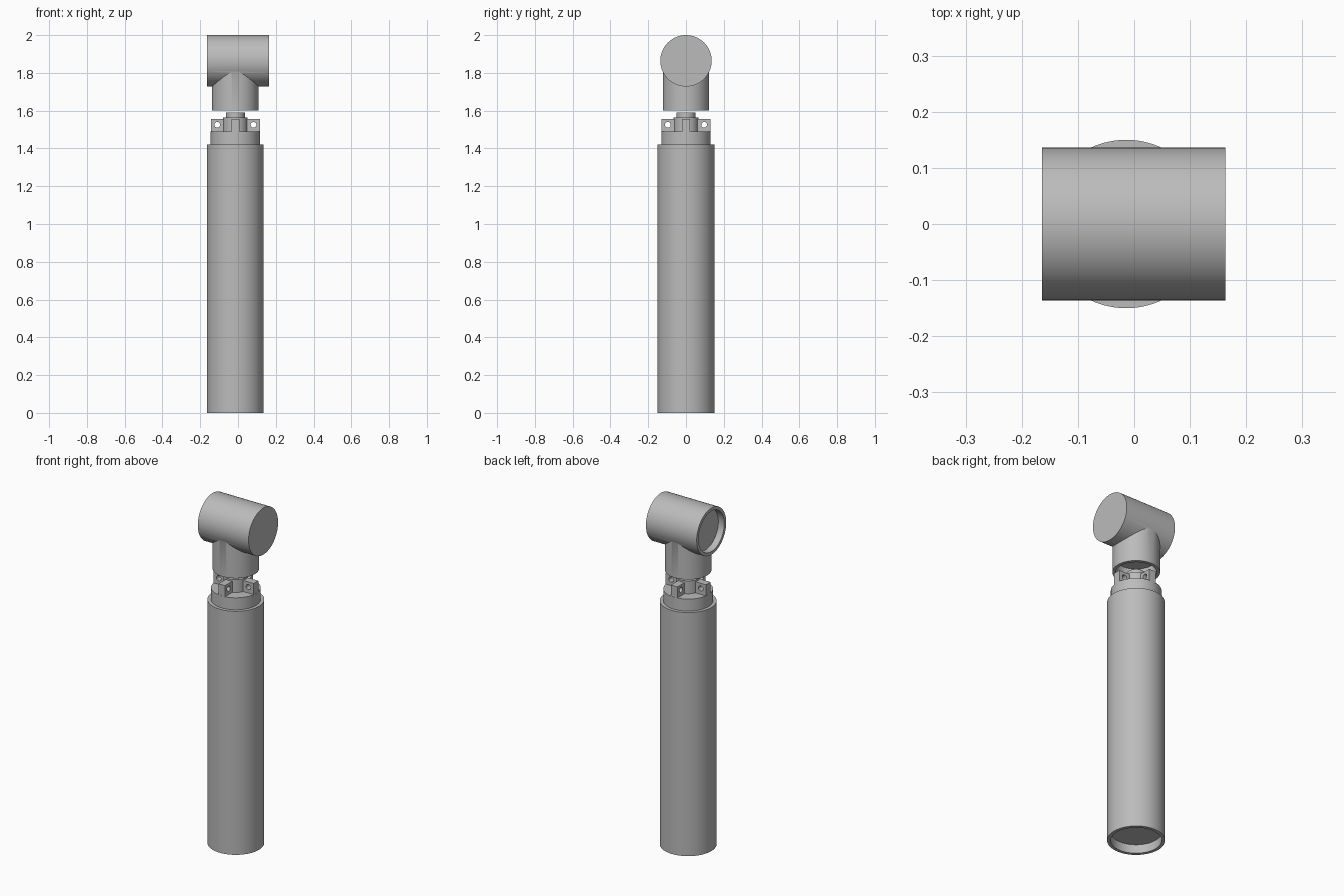
import bpy, bmesh
from math import pi, cos, sin
from mathutils import Matrix, Vector

cube = bpy.data.objects.get("Cube")
if cube:
    bpy.data.objects.remove(cube, do_unlink=True)

AXIS = -0.014   # x of the handle axis
SIDES = 96

grey = bpy.data.materials.new("light grey")
grey.use_nodes = True
COLOUR = (0.5, 0.5, 0.5, 1)
grey.diffuse_color = COLOUR
grey.node_tree.nodes["Principled BSDF"].inputs["Base Color"].default_value = COLOUR


def finish(name, bm):
    mesh = bpy.data.meshes.new(name)
    bmesh.ops.recalc_face_normals(bm, faces=bm.faces)
    bm.to_mesh(mesh)
    bm.free()
    mesh.materials.append(grey)
    ob = bpy.data.objects.new(name, mesh)
    bpy.context.collection.objects.link(ob)
    return ob


def lathe(name, profile, matrix, sides=SIDES):
    """Spin a (radius, height) profile; both ends are capped."""
    bm = bmesh.new()
    rings = [[bm.verts.new(matrix @ Vector((r * cos(2 * pi * i / sides), r * sin(2 * pi * i / sides), z)))
              for i in range(sides)] for r, z in profile]
    for a, b in zip(rings, rings[1:]):
        for i in range(sides):
            j = (i + 1) % sides
            bm.faces.new((a[i], a[j], b[j], b[i]))
    bm.faces.new(rings[0])
    bm.faces.new(rings[-1])
    return finish(name, bm)


def boolean(ob, other, operation):
    mod = ob.modifiers.new(operation.lower(), "BOOLEAN")
    mod.operation = operation
    mod.solver = "EXACT"
    mod.object = other
    bpy.context.view_layer.objects.active = ob
    with bpy.context.temp_override(object=ob, active_object=ob, selected_objects=[ob]):
        bpy.ops.object.modifier_apply(modifier=mod.name)
    bpy.data.objects.remove(other, do_unlink=True)


def smooth(ob):
    bpy.ops.object.select_all(action="DESELECT")
    ob.select_set(True)
    bpy.context.view_layer.objects.active = ob
    bpy.ops.object.shade_smooth_by_angle(angle=0.5)


upright = Matrix.Translation((AXIS, 0, 0))
parts = []

# Handle tube with a recessed bottom
parts.append(lathe("handle", [(0.132, 0.05), (0.132, 0), (0.15, 0), (0.15, 1.42)], upright))

# Collar, hub and stub in one stepped turning
parts.append(lathe("collar_and_hub", [(0.131, 1.41), (0.131, 1.49), (0.065, 1.49), (0.065, 1.565),
                                      (0.05, 1.565), (0.05, 1.59)], upright))

# Four drilled lugs around the hub
for k, side in enumerate(("left", "back", "right", "front")):
    turn = upright @ Matrix.Rotation(k * pi / 2, 4, "Z")
    bm = bmesh.new()
    bmesh.ops.create_cube(bm, size=1, matrix=turn @ Matrix.Translation((0.095, 0, 1.52))
                          @ Matrix.Diagonal((0.07, 0.042, 0.07, 1)))
    lug = finish(side + "_lug", bm)
    drill = lathe("drill", [(0.015, -0.1), (0.015, 0.1)],
                  turn @ Matrix.Translation((0.096, 0, 1.525)) @ Matrix.Rotation(pi / 2, 4, "X"), 32)
    boolean(lug, drill, "DIFFERENCE")
    parts.append(lug)

# Head barrel lying along x, joined to a hollow neck, open at one end
lying = Matrix.Translation((0, 0, 1.864)) @ Matrix.Rotation(pi / 2, 4, "Y")
head = lathe("head", [(0.136, -0.164), (0.136, 0.163)], lying)
neck = lathe("neck", [(0.105, 1.68), (0.105, 1.6), (0.123, 1.6), (0.123, 1.864)], upright)
boolean(head, neck, "UNION")
boolean(head, lathe("recess", [(0.118, -0.2), (0.118, -0.126)], lying), "DIFFERENCE")
parts.append(head)

for part in parts:
    smooth(part)
